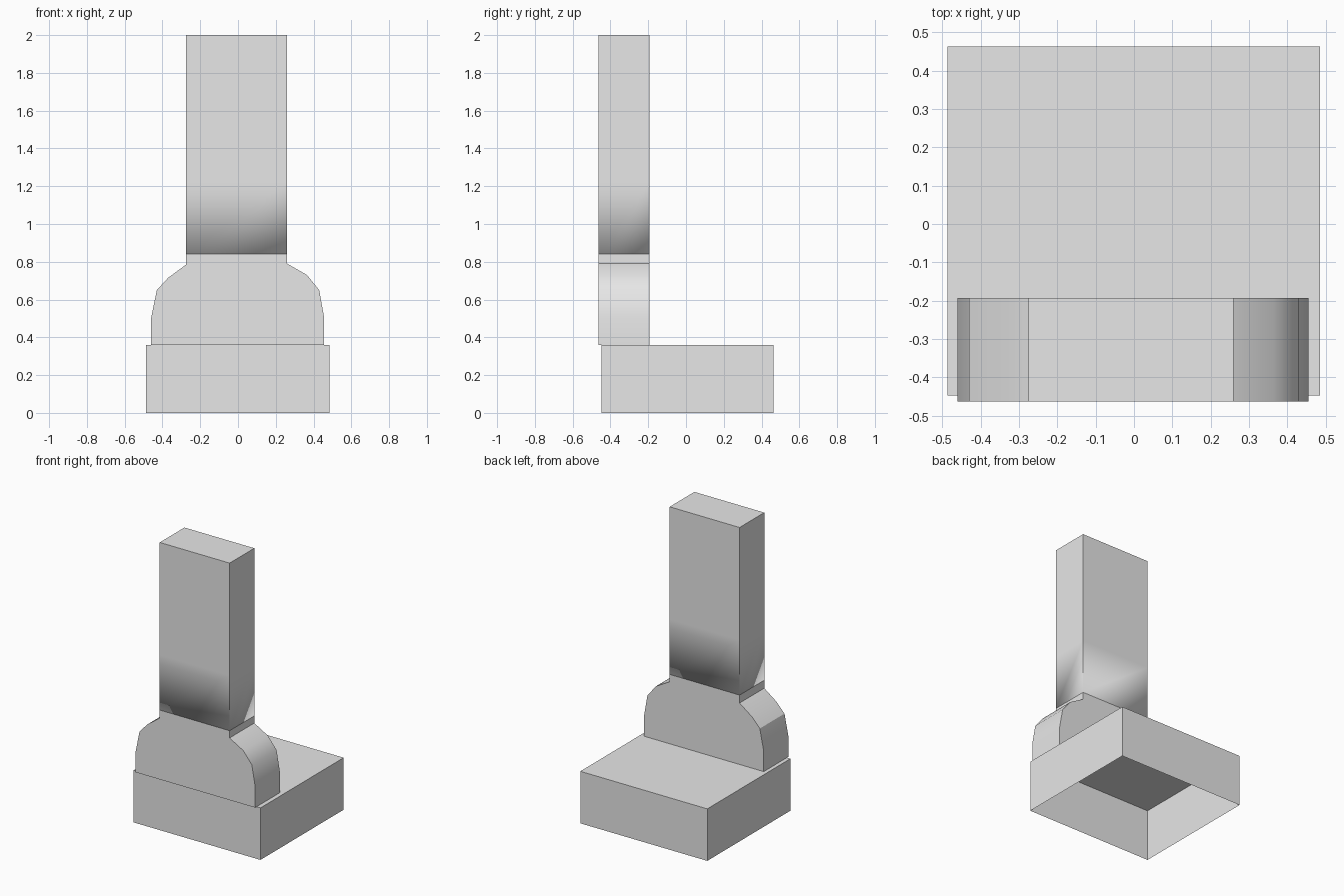
import bpy, bmesh, math

cube = bpy.data.objects.get("Cube")
if cube:
    bpy.data.objects.remove(cube, do_unlink=True)

grey = bpy.data.materials.new("plain grey")
grey.use_nodes = True
grey.diffuse_color = (0.8, 0.8, 0.8, 1)
grey.node_tree.nodes["Principled BSDF"].inputs["Base Color"].default_value = (0.8, 0.8, 0.8, 1)


def finish(bm, name):
    mesh = bpy.data.meshes.new(name)
    bm.to_mesh(mesh)
    bm.free()
    mesh.materials.append(grey)
    obj = bpy.data.objects.new(name, mesh)
    bpy.context.collection.objects.link(obj)
    return obj


def extruded(profile, offset):
    """Closed solid swept from a list of corner points along an offset."""
    bm = bmesh.new()
    face = bm.faces.new([bm.verts.new(p) for p in profile])
    ext = bmesh.ops.extrude_face_region(bm, geom=[face], use_keep_orig=True)
    moved = [g for g in ext["geom"] if isinstance(g, bmesh.types.BMVert)]
    bmesh.ops.translate(bm, verts=moved, vec=offset)
    bmesh.ops.recalc_face_normals(bm, faces=bm.faces)
    return bm


def rectangle(x0, x1, y0, y1, z):
    return [(x0, y0, z), (x1, y0, z), (x1, y1, z), (x0, y1, z)]


FRONT, BACK = -0.463, -0.193
NECK_Z = 0.84

# Base box, hollow and open underneath
bm = extruded(rectangle(-0.487, 0.485, -0.447, 0.463, 0), (0, 0, 0.36))
bm.normal_update()
bmesh.ops.delete(bm, geom=[f for f in bm.faces if f.normal.z < -0.5], context="FACES_ONLY")
finish(bm, "base")

# Rounded shoulder block with a short neck
outline = [(-0.46, 0.36), (-0.46, 0.5), (-0.43, 0.65), (-0.37, 0.715),
           (-0.275, 0.785), (-0.275, NECK_Z), (0.26, NECK_Z), (0.26, 0.79),
           (0.365, 0.73), (0.43, 0.65), (0.455, 0.51), (0.455, 0.36)]
shoulder = finish(extruded([(x, FRONT, z) for x, z in outline], (0, BACK - FRONT, 0)),
                  "shoulder_block")
bpy.context.view_layer.objects.active = shoulder
shoulder.select_set(True)
bpy.ops.object.shade_smooth_by_angle(angle=math.radians(31))

# Upright column, softly shaded towards its lower rim
bm = extruded(rectangle(-0.275, 0.26, FRONT, BACK, NECK_Z), (0, 0, 2 - NECK_Z))
bmesh.ops.bisect_plane(bm, geom=bm.verts[:] + bm.edges[:] + bm.faces[:],
                       plane_co=(0, 0, 1.22), plane_no=(0, 0, 1))
for f in bm.faces:
    f.smooth = True
for e in bm.edges:
    a, b = e.verts
    upright = abs(a.co.z - b.co.z) > 0.01
    top_rim = min(a.co.z, b.co.z) > 1.9
    if upright or top_rim:
        e.smooth = False
finish(bm, "column")
